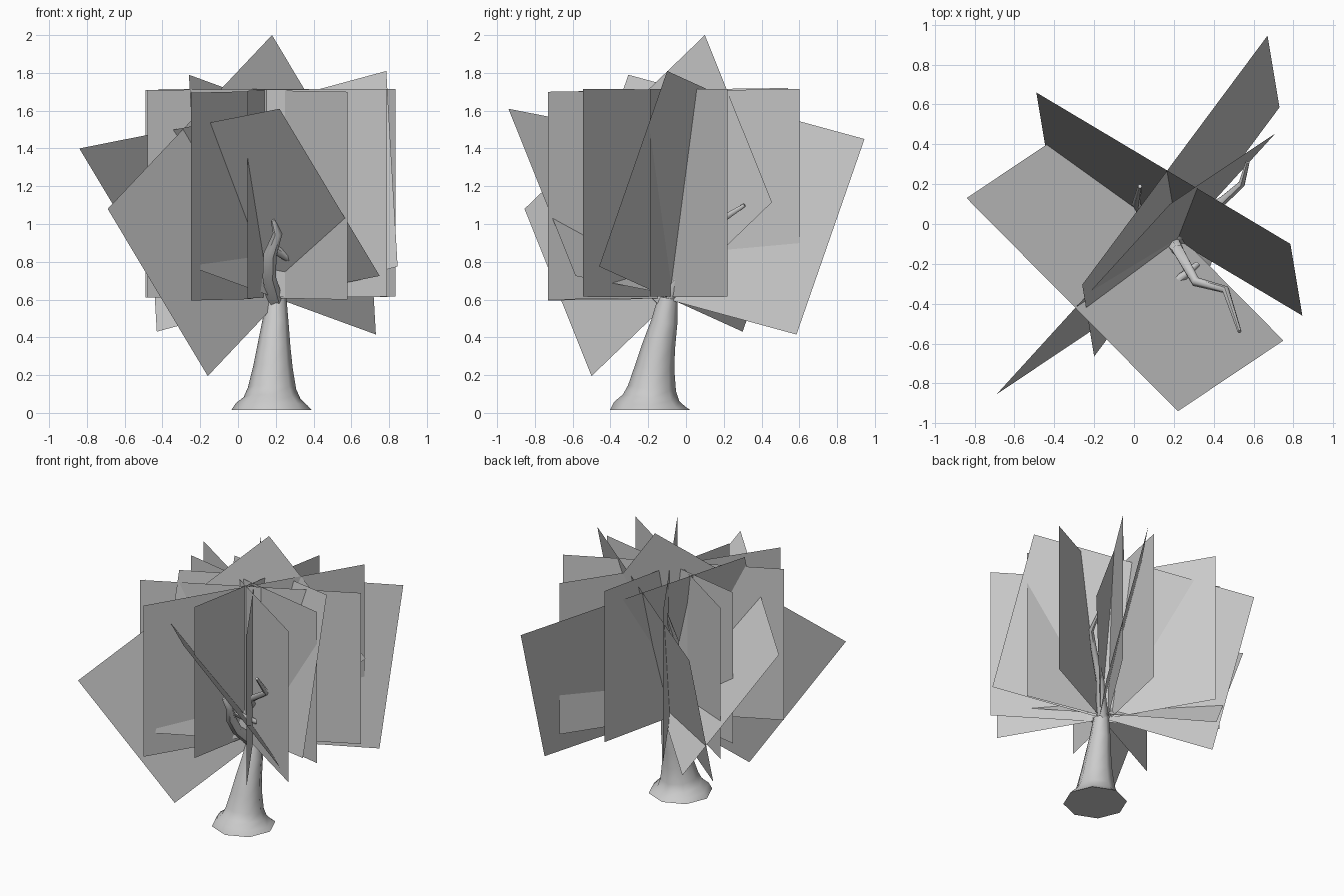
import bpy, bmesh, math
from mathutils import Vector


def tube(name, path, sides):
    """Tapered tube through (x, y, z, radius) rings, capped at both ends."""
    bm = bmesh.new()
    pts = [Vector(p[:3]) for p in path]
    rings = []
    for i, p in enumerate(path):
        d = (pts[min(i + 1, len(pts) - 1)] - pts[max(i - 1, 0)]).normalized()
        q = Vector((0, 0, 1)).rotation_difference(d)
        ring = []
        for k in range(sides):
            a = 2 * math.pi * k / sides
            ring.append(bm.verts.new(pts[i] + q @ Vector((math.cos(a), math.sin(a), 0)) * p[3]))
        rings.append(ring)
    for a, b in zip(rings, rings[1:]):
        for k in range(sides):
            n = (k + 1) % sides
            bm.faces.new((a[k], a[n], b[n], b[k]))
    bm.faces.new(rings[0][::-1])
    bm.faces.new(rings[-1])
    me = bpy.data.meshes.new(name)
    bm.to_mesh(me)
    bm.free()
    ob = bpy.data.objects.new(name, me)
    bpy.context.collection.objects.link(ob)
    bpy.context.view_layer.objects.active = ob
    ob.select_set(True)
    bpy.ops.object.shade_smooth_by_angle(angle=math.radians(60))
    ob.select_set(False)


def card(name, top_a, top_b, drop):
    """Flat foliage card given by its top edge and the vector down its side."""
    a, b, d = Vector(top_a), Vector(top_b), Vector(drop)
    me = bpy.data.meshes.new(name)
    me.from_pydata([a, b, b + d, a + d], [], [(0, 1, 2, 3)])
    ob = bpy.data.objects.new(name, me)
    bpy.context.collection.objects.link(ob)


# Leaning trunk with a flared foot
tube("trunk", [
    (0.178, -0.19, 0.015, 0.213), (0.178, -0.19, 0.045, 0.19),
    (0.18, -0.185, 0.08, 0.15), (0.18, -0.18, 0.13, 0.128),
    (0.185, -0.165, 0.24, 0.105), (0.19, -0.145, 0.35, 0.088),
    (0.198, -0.115, 0.48, 0.07), (0.205, -0.095, 0.61, 0.052)], 8)

# Thin branches inside the crown
branches = [
    [(0.2, -0.1, 0.58, 0.045), (0.165, -0.25, 0.72, 0.035), (0.17, -0.33, 0.84, 0.035),
     (0.21, -0.4, 0.95, 0.025), (0.185, -0.43, 1.02, 0.012)],
    [(0.2, -0.1, 0.6, 0.04), (0.22, -0.13, 0.86, 0.03), (0.31, -0.29, 1.0, 0.025),
     (0.46, -0.33, 1.1, 0.02), (0.53, -0.54, 1.3, 0.01)],
    [(0.19, -0.3, 0.87, 0.025), (0.25, -0.26, 0.83, 0.022), (0.32, -0.2, 0.79, 0.015)],
    [(0.2, -0.09, 0.6, 0.045), (0.32, 0.03, 0.8, 0.03), (0.45, 0.12, 0.95, 0.022),
     (0.54, 0.2, 1.03, 0.018), (0.57, 0.31, 1.1, 0.01)],
    [(0.2, -0.09, 0.6, 0.045), (0.08, 0.0, 0.95, 0.03), (0.01, 0.1, 1.25, 0.022),
     (0.03, 0.19, 1.5, 0.01)],
]
for i, path in enumerate(branches):
    tube("branch_%d" % (i + 1), path, 6)

# Foliage: crossed pairs of cards, three upright and two fanning outwards
crosses = {
    "upright": ((0, 0, -1.1),
                ((-0.25, -0.73, 1.695), (0.60, 0.60, 1.715)),
                ((-0.49, 0.30, 1.71), (0.79, -0.545, 1.715))),
    "turned": ((0, 0, -1.1),
               ((-0.48, -0.44, 1.71), (0.835, 0.22, 1.715)),
               ((0.58, -0.73, 1.70), (-0.22, 0.58, 1.715))),
    "inner": ((0, 0, -1.1),
              ((-0.42, 0.06, 1.715), (0.77, -0.19, 1.715)),
              ((0.05, -0.57, 1.705), (0.28, 0.54, 1.72))),
    "left": ((0.53, 0.355, -0.885),
             ((-0.84, 0.13, 1.40), (0.22, -0.94, 1.61)),
             ((-0.69, -0.855, 1.08), (0.18, 0.10, 2.0))),
    "back": ((0.06, -0.36, -1.035),
             ((-0.49, 0.66, 1.465), (0.785, -0.10, 1.81)),
             ((0.67, 0.945, 1.45), (-0.26, -0.305, 1.79))),
}
for name, (drop, first, second) in crosses.items():
    card(name + "_foliage_card_a", *first, drop)
    card(name + "_foliage_card_b", *second, drop)
